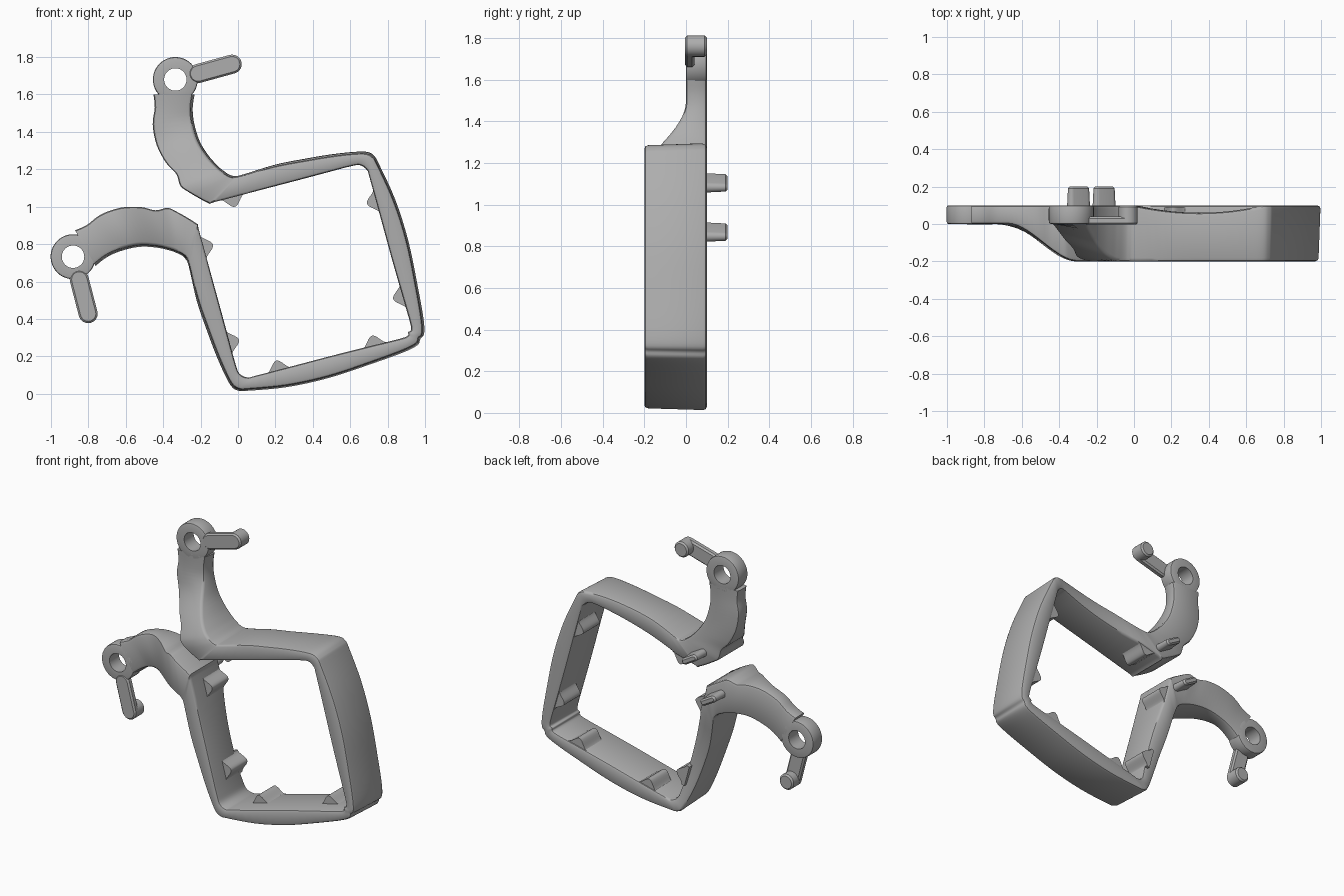
import bpy, bmesh, math
from mathutils import Vector

cube = bpy.data.objects.get("Cube")
if cube:
    bpy.data.objects.remove(cube, do_unlink=True)

GREY = (0.42, 0.42, 0.42, 1)
mat = bpy.data.materials.new("plain grey")
mat.use_nodes = True
mat.diffuse_color = GREY
mat.node_tree.nodes["Principled BSDF"].inputs["Base Color"].default_value = GREY

# Symmetry line of the clip in the xz plane
CENTRE = Vector((0.355, 0, 0.65))
AXIS = Vector((math.cos(math.radians(30)), 0, -0.5))


def reflect(p):
    d = p - CENTRE
    q = CENTRE + 2 * d.dot(AXIS) * AXIS - d
    return Vector((q.x, p.y, q.z))


def skin(name, rings, loop=False):
    """Skin a run of equal closed rings, capping the ends unless looped."""
    bm = bmesh.new()
    rows = [[bm.verts.new(p) for p in ring] for ring in rings]
    pairs = list(zip(rows, rows[1:]))
    if loop:
        pairs.append((rows[-1], rows[0]))
    else:
        bm.faces.new(rows[0])
        bm.faces.new(rows[-1])
    for a, b in pairs:
        for i in range(len(a)):
            j = (i + 1) % len(a)
            bm.faces.new((a[i], a[j], b[j], b[i]))
    bmesh.ops.recalc_face_normals(bm, faces=bm.faces)
    mesh = bpy.data.meshes.new(name)
    bm.to_mesh(mesh)
    bm.free()
    mesh.materials.append(mat)
    ob = bpy.data.objects.new(name, mesh)
    bpy.context.collection.objects.link(ob)
    bpy.ops.object.select_all(action="DESELECT")
    ob.select_set(True)
    bpy.context.view_layer.objects.active = ob
    bpy.ops.object.shade_smooth_by_angle(angle=math.radians(40))


def pair(name, rings, sides=("upper", "lower"), loop=False):
    """Build a part on the upper half, its reflection on the lower half, or both."""
    for side in sides:
        rs = rings if side == "upper" else [[reflect(p) for p in r] for r in rings]
        skin(side + "_" + name, rs, loop)


def capsule(a, b, r, y, n=12):
    """Ring around the segment a-b (x, z) at depth y."""
    ang = math.atan2(b[1] - a[1], b[0] - a[0]) - math.pi / 2
    pts = []
    for c, start in ((b, ang), (a, ang + math.pi)):
        for i in range(n + 1):
            t = start + math.pi * i / n
            pts.append(Vector((c[0] + r * math.cos(t), y, c[1] + r * math.sin(t))))
    return pts


def rounded_bar(a, b, r, y0, y1, tip=0.0, e=0.01):
    """Capsule bar with softened ends; tip narrows the rear end."""
    return [capsule(a, b, rad, y) for rad, y in
            ((r - e, y0), (r, y0 + e), (r - tip, y1 - e), (r - tip - e, y1))]


# Body: facing edge points (x, z, x, z) from the upper hub to the far corner
STATIONS = [
    (-.232, 1.60, -.452, 1.60), (-.242, 1.53, -.445, 1.53),
    (-.235, 1.45, -.456, 1.44), (-.205, 1.35, -.435, 1.33),
    (-.155, 1.27, -.385, 1.235), (-.105, 1.215, -.33, 1.175),
    (-.075, 1.19, -.31, 1.115), (-.045, 1.17, -.275, 1.085),
    (-.02, 1.165, -.16, 1.02), (.02, 1.17, -.125, 1.025),
    (.2, 1.225, .15, 1.097), (.35, 1.255, .33, 1.144),
    (.5, 1.28, .48, 1.184), (.62, 1.293, .59, 1.213),
    (.69, 1.293, .65, 1.222), (.725, 1.275, .69, 1.195),
    (.75, 1.235, .705, 1.15), (.84, 1.04, .76, .95),
    (.91, .82, .82, .73), (.96, .58, .88, .52),
    (.992, .40, .92, .38), (.995, .32, .925, .34),
    (.975, .292, .91, .33)]


def front_y(p):
    # Thin arm deepens smoothly into the frame
    t = min(1, max(0, (reflect(p).x + 0.68) / 0.38))
    return -0.2 * t * t * (3 - 2 * t)


def back_y(p):
    # Shallow hollow along the rear of the bar beside the arm
    return 0.1 - 0.04 * max(0, 1 - ((p.x - 0.35) / 0.35) ** 2)


def section(s, r=0.018):
    a, b = Vector((s[0], 0, s[1])), Vector((s[2], 0, s[3]))
    u = (b - a).normalized()
    soft = [(0, r), (0.3 * r, 0.3 * r), (r, 0)]
    ring = []
    for p, d, yf, sign, order, draft in (
            (a, u, front_y, 1, 1, 0.01), (b, -u, front_y, 1, -1, 0),
            (b, -u, back_y, -1, 1, 0), (a, u, back_y, -1, -1, 0)):
        for across, deep in soft[::order]:
            q = p + d * (across + draft)
            q.y = yf(p) + sign * deep
            ring.append(q)
    return ring


def spline(pts, steps=4):
    out = []
    for i in range(1, len(pts) - 2):
        p, q, v, w = pts[i - 1:i + 3]
        for k in range(steps):
            t = k / steps
            out.append([0.5 * (2 * B + (C - A) * t + (2 * A - 5 * B + 4 * C - D) * t ** 2
                               + (3 * B - A - 3 * C + D) * t ** 3)
                        for A, B, C, D in zip(p, q, v, w)])
    return out + [pts[-2]]


last = STATIONS[-2]
ra, rb = (reflect(Vector((last[i], 0, last[i + 1]))) for i in (0, 2))
half = [section(s) for s in
        spline([STATIONS[0]] + STATIONS + [(ra.x, ra.z, rb.x, rb.z)])]
skin("frame_and_arms", half + [[reflect(p) for p in r] for r in half[-2::-1]])

# Hub rings with an open pivot hole
HUB = (-0.335, 1.68)
profile = [(.06, 0), (.06, .1), (.108, .1), (.117, .097), (.12, .088),
           (.12, .012), (.117, .003), (.108, 0)]
hub = []
for i in range(48):
    t = math.tau * i / 48
    hub.append([Vector((HUB[0] + r * math.cos(t), y, HUB[1] + r * math.sin(t)))
                for r, y in profile])
pair("hub", hub, loop=True)

# Thin fingers, each with a round full-depth tip
TIP = (-0.032, 1.762)
pair("finger", rounded_bar((-0.213, 1.712), TIP, 0.051, -0.004, 0.04))
pair("finger_tip", rounded_bar(TIP, (TIP[0] + 0.001, TIP[1]), 0.051, -0.004, 0.1))

# Slotted locating pegs on the rear
PEG = Vector((-0.16, 0, 1.105))
e0, e1 = PEG - AXIS * 0.041, PEG + AXIS * 0.041
pair("peg", rounded_bar((e0.x, e0.z), (e1.x, e1.z), 0.026, 0.08, 0.2, tip=0.005))


# Bell-shaped ribs on the inner walls
def rib(x, z, degrees):
    n = Vector((math.cos(math.radians(degrees)), 0, math.sin(math.radians(degrees))))
    along = Vector((-n.z, 0, n.x))
    rings = []
    for y in (-0.08, 0.09):
        ring = []
        for i in range(17):
            s = -0.07 + 0.14 * i / 16
            h = 0.055 * math.cos(math.pi * s / 0.14) ** 2 - 0.003
            ring.append(Vector((x, y, z)) + along * s + n * h)
        ring += [Vector((x, y, z)) + along * s - n * 0.025 for s in (0.07, -0.07)]
        rings.append(ring)
    return rings


both = ("upper", "lower")
for name, x, z, angle, sides in (
        ("rib_near_arm", -0.03, 1.05, -75, both),
        ("rib_mid_bar", 0.48, 1.184, -75, ("lower",)),
        ("rib_far_wall", 0.74, 1.03, 195, both),
        ("rib_corner", 0.88, 0.52, 195, both)):
    pair(name, rib(x, z, angle), sides)
